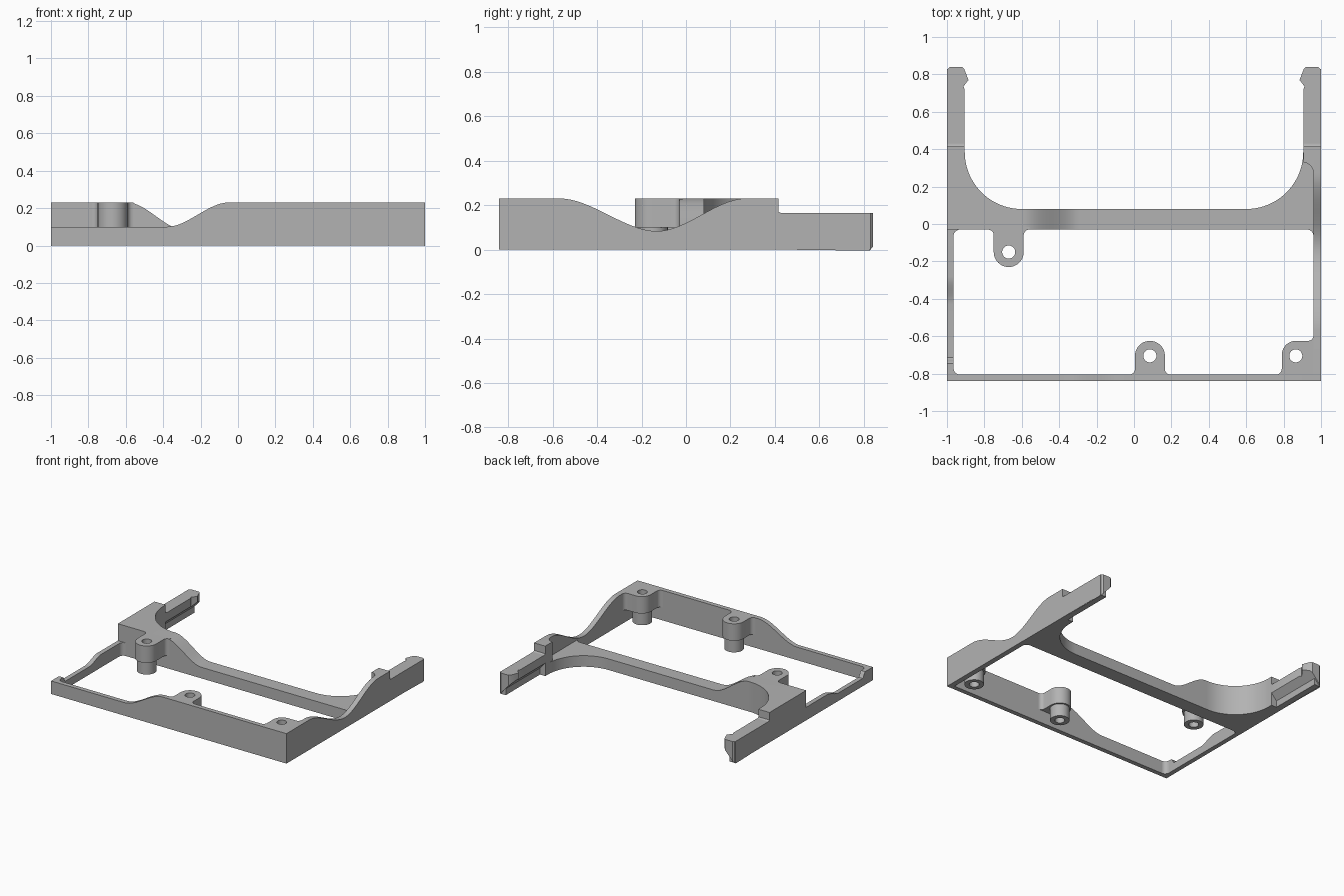
import bpy
import bmesh
from math import cos, sin, radians

old = bpy.data.objects.get("Cube")
if old:
    bpy.data.objects.remove(old)

GREY = (0.45, 0.45, 0.45, 1)
grey = bpy.data.materials.new("plain grey")
grey.use_nodes = True
grey.diffuse_color = GREY
grey.node_tree.nodes["Principled BSDF"].inputs["Base Color"].default_value = GREY

TOP = 0.23      # full height
LOW = 0.10      # height of the low rails and underside of the tabs
ARM = 0.165     # height of the clip arms


def arc(cx, cy, r, a0, a1, n=14):
    return [(cx + r * cos(radians(a0 + (a1 - a0) * i / n)),
             cy + r * sin(radians(a0 + (a1 - a0) * i / n))) for i in range(n + 1)]


def rect(x0, x1, y0, y1):
    return [(x0, y0), (x1, y0), (x1, y1), (x0, y1)]


def ease(v, v0, v1, a, b):
    """S-curve from height a at v0 to height b at v1."""
    t = min(1, max(0, (v - v0) / (v1 - v0)))
    return a + (b - a) * t * t * (3 - 2 * t)


def steps(a, b, n=16):
    return [a + (b - a) * i / n for i in range(n + 1)]


def prism(name, plan, bottom, top, hole=None, axis=0, cuts=()):
    """Extrude a plan; bottom and top may be numbers or functions of (x, y)."""
    bm = bmesh.new()
    loops = [[bm.verts.new((x, y, 0)) for x, y in pts] for pts in (plan, hole) if pts]
    if hole:
        edges = [bm.edges.new((lp[i - 1], lp[i])) for lp in loops for i in range(len(lp))]
        bmesh.ops.triangle_fill(bm, edges=edges, use_beauty=True)
    else:
        bm.faces.new(loops[0])
    new = bmesh.ops.extrude_face_region(bm, geom=bm.faces[:])["geom"]
    for v in new:
        if isinstance(v, bmesh.types.BMVert):
            v.co.z = 1
    normal = (1, 0, 0) if axis == 0 else (0, 1, 0)
    for c in cuts:
        bmesh.ops.bisect_plane(bm, geom=bm.verts[:] + bm.edges[:] + bm.faces[:],
                               plane_co=[c * k for k in normal], plane_no=normal)
    for v in bm.verts:
        h = top if v.co.z > 0.5 else bottom
        v.co.z = h(v.co.x, v.co.y) if callable(h) else h
    bmesh.ops.recalc_face_normals(bm, faces=bm.faces[:])
    mesh = bpy.data.meshes.new(name)
    bm.to_mesh(mesh)
    bm.free()
    mesh.materials.append(grey)
    ob = bpy.data.objects.new(name, mesh)
    bpy.context.collection.objects.link(ob)
    bpy.ops.object.select_all(action="DESELECT")
    ob.select_set(True)
    bpy.context.view_layer.objects.active = ob
    bpy.ops.object.shade_smooth_by_angle(angle=radians(30))
    return ob


# Front rail, sweeping up towards the left
prism("front_wall", rect(-1, 1, -0.84, -0.805), 0,
      lambda x, y: ease(x, -0.38, -0.05, LOW, TOP), cuts=steps(-0.38, -0.05))


# Left side rail with a deep dip
def left_height(x, y):
    if y < -0.13:
        return ease(y, -0.57, -0.13, TOP, 0.083)
    return ease(y, -0.13, 0.27, 0.083, TOP)


prism("left_wall", rect(0.96, 1, -0.84, 0.415), 0, left_height,
      axis=1, cuts=steps(-0.57, -0.13) + steps(-0.13, 0.27)[1:])


# Right side rail, with a shallow recess behind the corner
def right_height(x, y):
    if y < -0.6:
        return ease(y, -0.745, -0.715, LOW, 0.06)
    return ease(y, -0.43, -0.28, 0.06, LOW)


prism("right_wall", rect(-1, -0.965, -0.84, 0), 0, right_height,
      axis=1, cuts=steps(-0.745, -0.715, 4) + steps(-0.43, -0.28, 10))

# Crossbar with big rounded gussets, raised at the right end
bar = [(-1, -0.03), (1, -0.03), (1, 0.415), (0.905, 0.415)]
bar += arc(0.6, 0.385, 0.305, 0, -90, 20)
bar += arc(-0.6, 0.385, 0.305, 270, 180, 20)
bar += [(-0.905, 0.415), (-1, 0.415)]
prism("crossbar", bar, 0, lambda x, y: ease(x, -0.59, -0.29, TOP, 0.085),
      cuts=steps(-0.59, -0.29))

# Raised block at the root of the left arm
prism("left_arm_root", [(1, 0.415), (0.905, 0.415)] + arc(0.9, 0.27, 0.06, 85, 0, 8)
      + [(1, 0.27)], 0.05, TOP)

# Clip arms: a thin outer rib, and an overhanging lip ending in a barb
lip = [(0.995, 0.40), (0.905, 0.40), (0.905, 0.72), (0.912, 0.735), (0.885, 0.77),
       (0.908, 0.83), (0.92, 0.84), (0.985, 0.84), (1, 0.825)]
for side, s in (("left", 1), ("right", -1)):
    prism(side + "_arm_rib", rect(s * 0.95, s, 0.40, 0.83), 0, ARM)
    prism(side + "_arm_lip", [(s * x, y) for x, y in lip],
          lambda x, y: 0.05 + (0.95 - abs(x)) * 1.1, ARM)
    # Small fillet where the arm top meets the raised block
    prism(side + "_arm_fillet", rect(s * 0.905, s, 0.41, 0.43), ARM - 0.01,
          lambda x, y: ARM + 0.02 - (0.02 ** 2 - (0.43 - y) ** 2 if y < 0.43 else 0.0004) ** 0.5
          if y > 0.4101 else ARM + 0.02,
          axis=1, cuts=steps(0.413, 0.427, 5))


# Screw tabs and the round standoffs under them
def tab_plan(cx, cy, root, d):
    """Round tab growing in direction d (+1 or -1 in y) from a wall face at root."""
    r, f = 0.08, 0.03
    pts = [(r + f, -0.015)] + arc(r + f, f, f, 270, 180, 6)
    pts += arc(0, abs(cy - root), r, 0, 180, 24)
    pts += arc(-r - f, f, f, 0, -90, 6) + [(-r - f, -0.015)]
    return [(cx + x, root + d * y) for x, y in pts]


corner = [(0.98, -0.82), (0.76, -0.82)] + arc(0.76, -0.775, 0.03, -90, 0, 6)
corner += arc(0.865, -0.70, 0.075, 180, 90, 14)
corner += arc(0.93, -0.595, 0.03, -90, 0, 6) + [(0.98, -0.595)]
tabs = (("rear", -0.67, -0.15, tab_plan(-0.67, -0.15, -0.03, -1)),
        ("front", 0.085, -0.705, tab_plan(0.085, -0.705, -0.805, 1)),
        ("corner", 0.865, -0.705, corner))
for name, cx, cy, plan in tabs:
    hole = arc(cx, cy, 0.035, 0, 345, 23)
    prism(name + "_tab", plan, LOW, TOP, hole)
    prism(name + "_standoff", arc(cx, cy, 0.068, 0, 348.75, 31), 0.005, LOW, hole)

# Fillets in the inner corners of the frame
for name, x, y, sx, sy, h in (("front_right", -0.965, -0.805, 1, 1, LOW),
                              ("rear_right", -0.965, -0.03, 1, -1, LOW),
                              ("rear_left", 0.96, -0.03, -1, -1, 0.085)):
    pts = [(-0.01, -0.01), (0.035, -0.01)] + arc(0.035, 0.035, 0.035, 270, 180, 8) + [(-0.01, 0.035)]
    prism(name + "_corner_fillet", [(x + sx * u, y + sy * v) for u, v in pts], 0, h)
